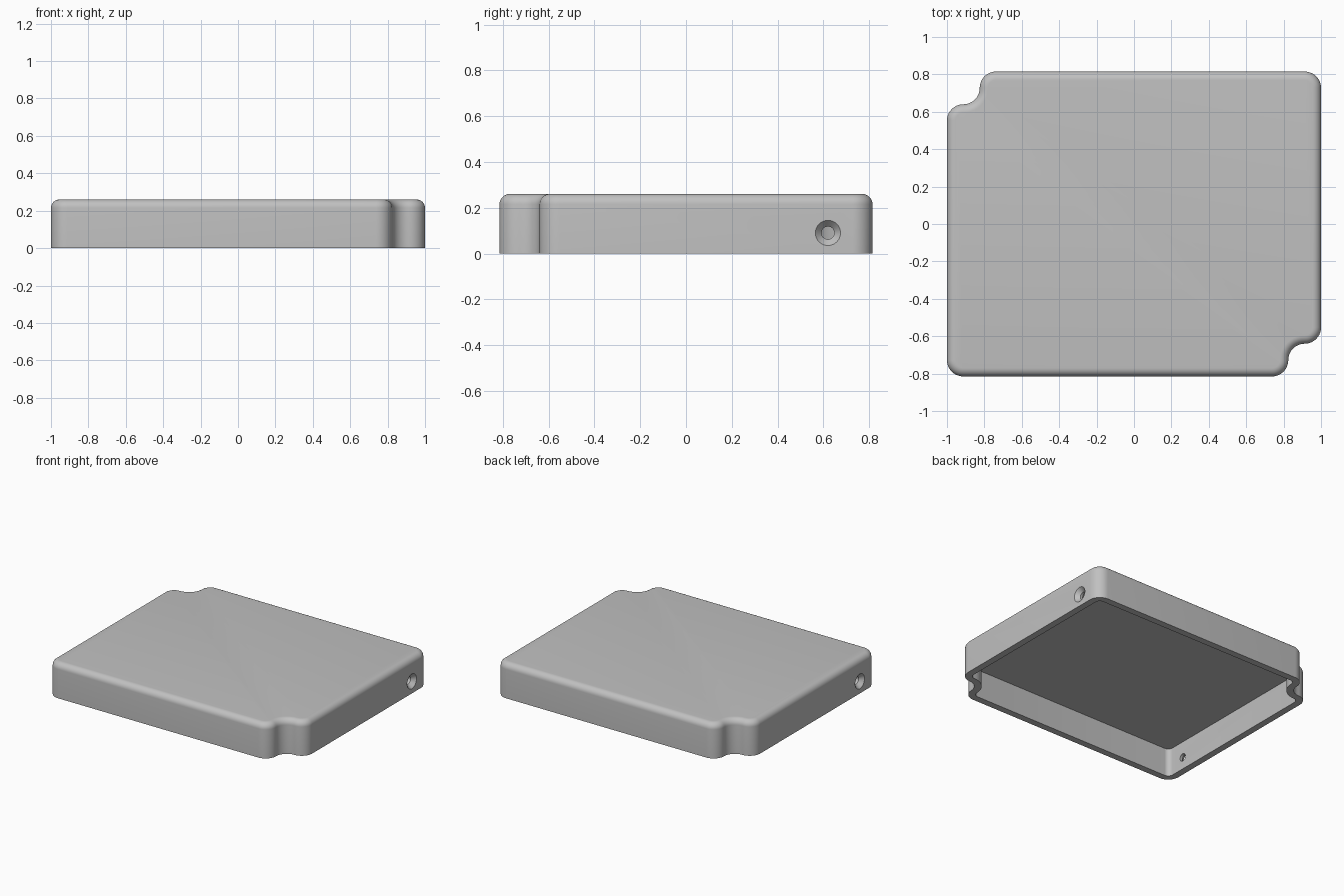
import bpy, bmesh
from math import pi, cos, sin, radians
from mathutils import Matrix, Vector

if "Cube" in bpy.data.objects:
    bpy.data.objects.remove(bpy.data.objects["Cube"], do_unlink=True)

HX, HY, HEIGHT = 1.0, 0.815, 0.26
R = 0.0875          # corner and notch radius
WALL, EDGE = 0.05, 0.045
STEPS = 10

grey = bpy.data.materials.new("plain grey")
grey.use_nodes = True
grey.diffuse_color = (0.53, 0.53, 0.53, 1)
grey.node_tree.nodes["Principled BSDF"].inputs["Base Color"].default_value = (0.53, 0.53, 0.53, 1)


def arc(cx, cy, r, start, end):
    angles = [radians(start + (end - start) * i / STEPS) for i in range(STEPS + 1)]
    return [(cx + r * cos(a), cy + r * sin(a)) for a in angles]


def outline(inset):
    """Plan outline moved inwards: two round corners, two scooped corners."""
    r = R - inset
    half = arc(HX - R, HY - R, r, 0, 90)                        # round corner
    half += arc(-HX + 3 * R, HY - R, r, 90, 180)                # scoop, first lip
    half += arc(-HX + R, HY - R, R + inset, 0, -90)             # scoop
    half += arc(-HX + R, HY - 3 * R, r, 90, 180)                # scoop, second lip
    return half + [(-x, -y) for x, y in half]


def loft(name, rings):
    """Skin a stack of equal rings and cap both ends."""
    bm = bmesh.new()
    loops = [[bm.verts.new(p) for p in ring] for ring in rings]
    for a, b in zip(loops, loops[1:]):
        for i in range(len(a)):
            j = (i + 1) % len(a)
            bm.faces.new((a[i], a[j], b[j], b[i]))
    bm.faces.new(loops[0])
    bm.faces.new(loops[-1])
    bmesh.ops.remove_doubles(bm, verts=bm.verts, dist=1e-5)
    bmesh.ops.recalc_face_normals(bm, faces=bm.faces)
    mesh = bpy.data.meshes.new(name)
    bm.to_mesh(mesh)
    bm.free()
    mesh.materials.append(grey)
    obj = bpy.data.objects.new(name, mesh)
    bpy.context.collection.objects.link(obj)
    return obj


# Cover shell: inside ceiling, inner wall, rim, outer wall, rounded top edge
section = [(WALL, HEIGHT - WALL), (WALL, 0), (0, 0)]
for i in range(9):
    a = pi / 2 * i / 8
    section.append((EDGE * (1 - cos(a)), HEIGHT - EDGE * (1 - sin(a))))
cover = loft("cover_shell", [[(x, y, z) for x, y in outline(t)] for t, z in section])

# Countersunk screw holes, one in each side wall
hole_profile = [(0.10, 0.028), (0.03, 0.028), (0, 0.055), (-0.02, 0.055)]
for side, turn in (("left", 0), ("right", pi)):
    spin = Matrix.Rotation(turn, 3, 'Z')
    rings = []
    for depth, r in hole_profile:
        rings.append([spin @ Vector((HX - depth, 0.62 + r * cos(2 * pi * k / 32),
                                     0.09 + r * sin(2 * pi * k / 32))) for k in range(32)])
    cutter = loft(side + "_hole_cutter", rings)
    cutter.hide_render = True
    cut = cover.modifiers.new(side + "_hole", 'BOOLEAN')
    cut.operation = 'DIFFERENCE'
    cut.solver = 'EXACT'
    cut.object = cutter
    bpy.context.view_layer.objects.active = cover
    bpy.ops.object.modifier_apply(modifier=cut.name)
    bpy.data.objects.remove(cutter, do_unlink=True)

# Smooth curves, crisp rim
for o in bpy.context.selected_objects:
    o.select_set(False)
cover.select_set(True)
bpy.context.view_layer.objects.active = cover
bpy.ops.object.shade_smooth_by_angle(angle=radians(35))
